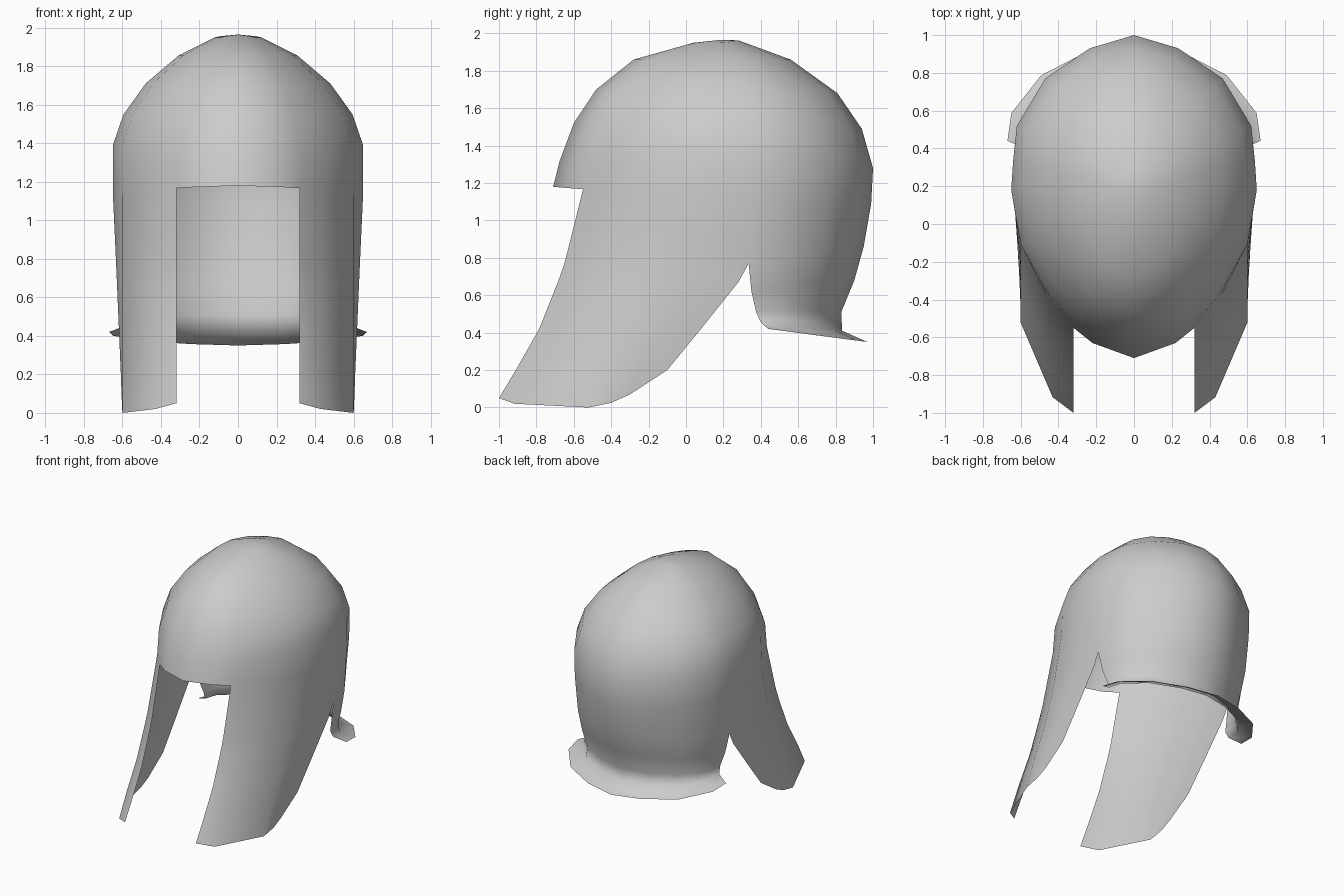
import bpy
import bmesh

cube = bpy.data.objects.get("Cube")
if cube:
    bpy.data.objects.remove(cube)


def lerp(a, b, t):
    return a + (b - a) * t


# Half outline of the bowl at brow height, from the front centre to the back centre
OUTLINE = [(0, -.71), (.22, -.63), (.32, -.55), (.45, -.40), (.6, -.12), (.65, .18),
           (.64, .335), (.62, .52), (.47, .77), (.235, .93), (0, 1)]
MID_Y = .18


def dome_ring(front_y, front_z, width, side_z, back_y, back_z):
    """Scale the outline to one ring, with its own height at front, side and back."""
    ring = []
    for x, y in OUTLINE:
        end_y, end_z, ref = (front_y, front_z, -.71) if y < MID_Y else (back_y, back_z, 1)
        t = (y - MID_Y) / (ref - MID_Y)
        ring.append((x / .65 * width, lerp(MID_Y, end_y, t), lerp(side_z, end_z, t * t)))
    return ring


def neck_row(width, side_y, side_z, back_y, back_z):
    """One row of the neck guard, from the side notch to the back centre."""
    row = []
    for x, y in OUTLINE[6:]:
        t = (y - .335) / .665
        row.append((x / .64 * width, lerp(side_y, back_y, t), lerp(side_z, back_z, t)))
    return row


def cheek_row(front_y, back_y, heights):
    """One row of the cheek guard, from its front edge to its back edge."""
    k = heights[0] / 1.17
    bend_y = front_y + .48 - .05 * k
    xy = [(.32, front_y), (.43 + .02 * k, front_y + .08 + .07 * k), (.6, bend_y),
          (.6 + .05 * k, lerp(bend_y, back_y, .55)), (.6 + .04 * k, back_y)]
    return [(x, y, z) for (x, y), z in zip(xy, heights)]


def skin(bm, rows):
    """Join neighbouring rows of points with quads."""
    grid = [[bm.verts.new(p) for p in row] for row in rows]
    for a, b in zip(grid, grid[1:]):
        for i in range(len(a) - 1):
            bm.faces.new((a[i], a[i + 1], b[i + 1], b[i]))


# Bowl, from the brow up to the crown
dome = [dome_ring(*r) for r in (
    (-.71, 1.18, .65, 1.14, .99, 1.09),
    (-.675, 1.32, .65, 1.39, 1.0, 1.28),
    (-.6, 1.52, .595, 1.55, .94, 1.49),
    (-.48, 1.70, .48, 1.71, .81, 1.68),
    (-.28, 1.86, .31, 1.855, .56, 1.86),
    (.04, 1.95, .12, 1.95, .28, 1.963),
    (MID_Y, 1.965, 0, 1.965, MID_Y, 1.965))]

# Neck guard, ending in an outward flare
neck = [dome[0][6:]] + [neck_row(*r) for r in (
    (.626, .335, .77, .95, .86),
    (.60, .35, .62, .90, .68),
    (.57, .375, .51, .83, .51),
    (.58, .40, .455, .835, .41),
    (.67, .44, .42, .97, .35))]

# Cheek guard, sweeping forward and down
cheek = [dome[0][2:7]] + [cheek_row(y0, y1, [z] * 5) for y0, y1, z in (
    (-.65, .335, .77), (-.685, .28, .67), (-.785, .08, .42), (-.91, -.1, .2))]
cheek.append(cheek_row(-1, -.30, [.05, .02, 0, .025, .07]))

bm = bmesh.new()
for patch in (dome, neck, cheek):
    skin(bm, patch)
bmesh.ops.remove_doubles(bm, verts=bm.verts, dist=.006)
bmesh.ops.recalc_face_normals(bm, faces=bm.faces)
top = max(bm.faces, key=lambda f: f.calc_center_median().z)
if top.normal.z < 0:
    bmesh.ops.reverse_faces(bm, faces=bm.faces)
for face in bm.faces:
    face.smooth = True

mesh = bpy.data.meshes.new("helmet_shell")
bm.to_mesh(mesh)
bm.free()
helmet = bpy.data.objects.new("helmet_shell", mesh)
bpy.context.collection.objects.link(helmet)

# The other half
mirror = helmet.modifiers.new("mirror", 'MIRROR')
mirror.use_clip = True
mirror.merge_threshold = .002

# Plain light grey metal
steel = bpy.data.materials.new("light_grey")
steel.use_nodes = True
steel.diffuse_color = (.6, .6, .6, 1)
steel.node_tree.nodes["Principled BSDF"].inputs["Base Color"].default_value = (.6, .6, .6, 1)
mesh.materials.append(steel)
